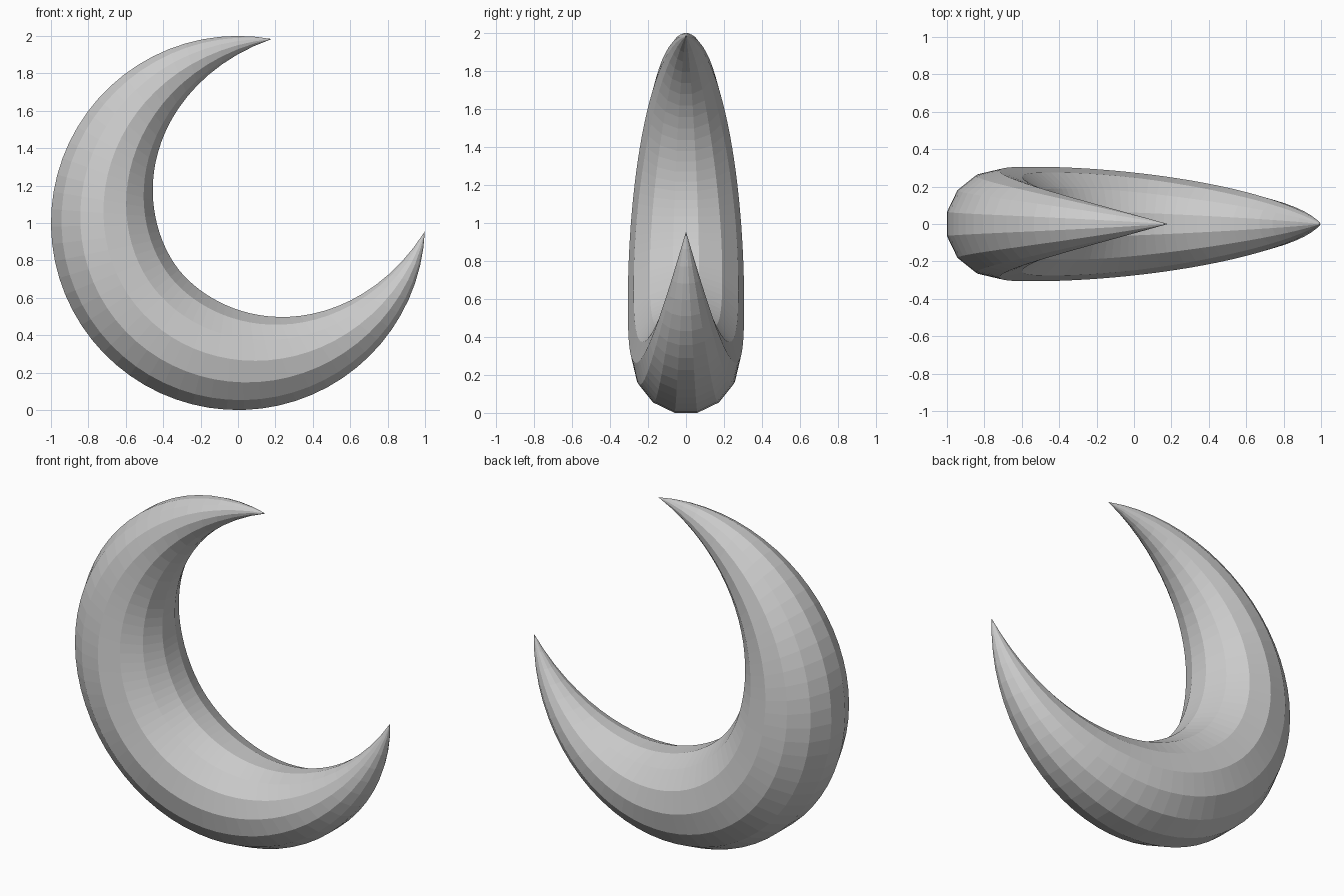
import bpy, bmesh
from math import sin, cos, pi, radians

if "Cube" in bpy.data.objects:
    bpy.data.objects.remove(bpy.data.objects["Cube"])

SIDES, STEPS = 14, 52
MID, HALF = radians(218.5), radians(138.9)   # thickest point and half sweep
R_MAX, POWER = 0.306, 2.3                    # thickest tube radius, taper shape
FLAT = cos(pi / SIDES)


def frame(t):
    """Sweep angle, tube radius and tube centre distance for t in -1..1."""
    r = R_MAX * (1 - abs(t) ** POWER)
    return MID + HALF * t, r, 1 - FLAT * r


def point(bm, a, dist, y):
    return bm.verts.new((dist * cos(a), y, 1 + dist * sin(a)))


bm = bmesh.new()

# Tapered rings whose outer side follows the unit circle
rings = []
for i in range(1, STEPS):
    a, r, c = frame(2 * i / STEPS - 1)
    rings.append([point(bm, a, c + r * cos((k + 0.5) * 2 * pi / SIDES),
                        r * sin((k + 0.5) * 2 * pi / SIDES))
                  for k in range(SIDES)])

# Skin between the rings
for lo, hi in zip(rings, rings[1:]):
    for k in range(SIDES):
        n = (k + 1) % SIDES
        bm.faces.new((lo[k], lo[n], hi[n], hi[k]))

# Pointed tips
for t, ring in ((-1, rings[0]), (1, rings[-1])):
    tip = point(bm, MID + HALF * t, 1, 0)
    for k in range(SIDES):
        bm.faces.new((tip, ring[k], ring[(k + 1) % SIDES]))

bmesh.ops.recalc_face_normals(bm, faces=bm.faces)
mesh = bpy.data.meshes.new("crescent")
bm.to_mesh(mesh)
bm.free()
crescent = bpy.data.objects.new("crescent", mesh)
bpy.context.collection.objects.link(crescent)
